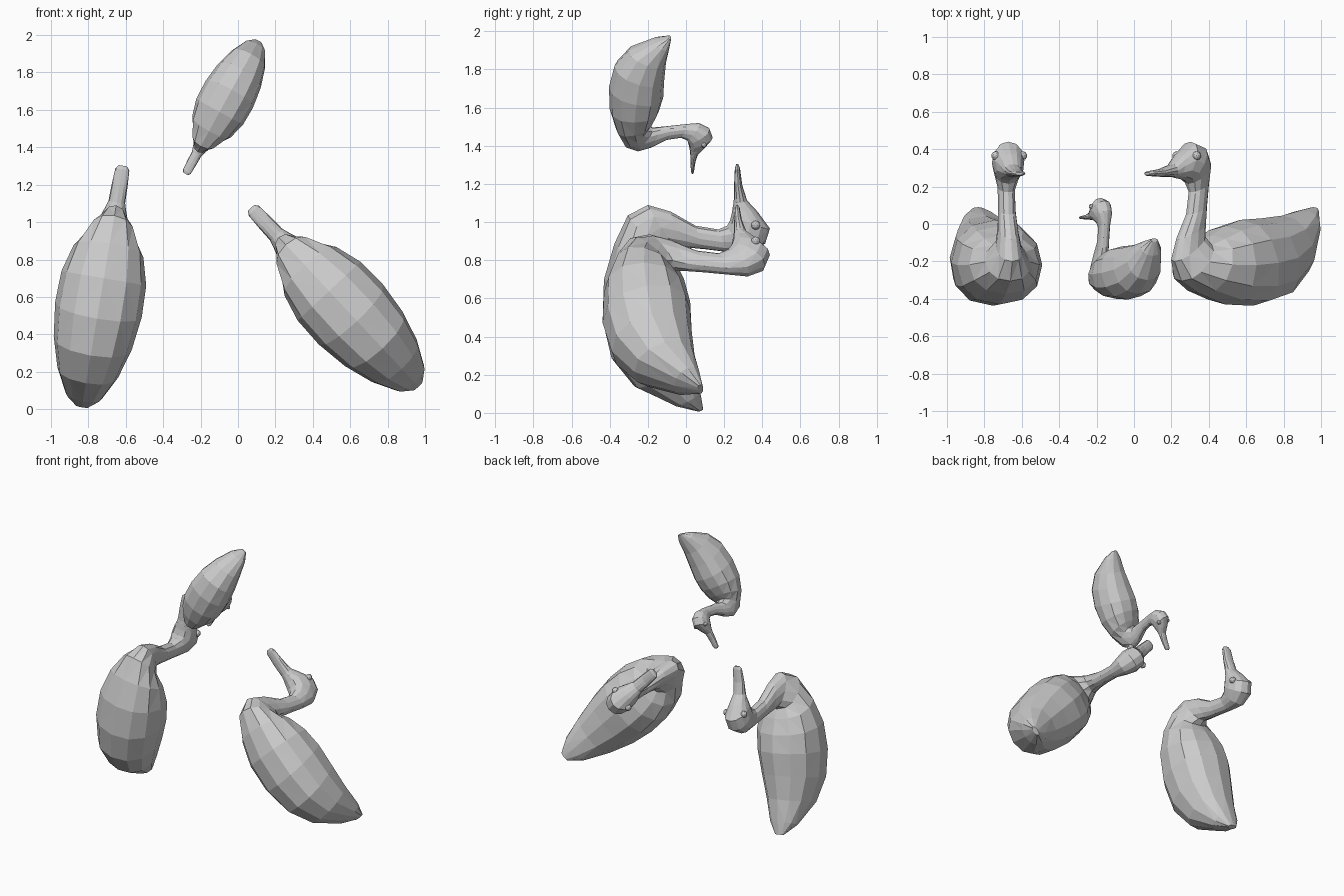
import bpy, bmesh, math
from mathutils import Vector, Matrix

if "Cube" in bpy.data.objects:
    bpy.data.objects.remove(bpy.data.objects["Cube"])

# Skin sections from tail to bill: dorsal (u, v), ventral (u, v), half width
SECTIONS = [
    (0.01, 0.09, 0.00, 0.06, 0.035),    # tail
    (0.10, 0.075, 0.03, -0.06, 0.10),
    (0.25, 0.045, 0.13, -0.27, 0.165),  # body
    (0.42, 0.03, 0.28, -0.39, 0.212),
    (0.58, 0.022, 0.48, -0.437, 0.235),
    (0.70, -0.01, 0.70, -0.43, 0.23),
    (0.80, -0.06, 0.89, -0.375, 0.19),
    (0.86, -0.10, 1.04, -0.305, 0.12),
    (0.88, -0.06, 1.095, -0.20, 0.07),  # neck
    (0.87, 0.00, 1.06, -0.08, 0.055),
    (0.86, 0.10, 0.985, 0.05, 0.047),
    (0.845, 0.22, 0.965, 0.17, 0.047),
    (0.84, 0.33, 0.985, 0.215, 0.068),  # head
    (0.89, 0.415, 1.01, 0.23, 0.085),
    (0.97, 0.44, 1.05, 0.24, 0.08),
    (1.06, 0.375, 1.085, 0.245, 0.058),
    (1.12, 0.32, 1.11, 0.25, 0.045),    # bill
    (1.20, 0.295, 1.20, 0.252, 0.043),
    (1.29, 0.283, 1.29, 0.256, 0.038),
    (1.31, 0.275, 1.31, 0.262, 0.022),
]
SIDES = 12


def soft(c):
    return math.copysign(abs(c) ** 0.9, c)


def make_bird(name, tail, heading, scale, y):
    f = Vector((heading[0], 0, heading[1])).normalized()
    up = Vector((0, 1, 0))
    side = f.cross(up)
    base = Vector((tail[0], y, tail[1]))

    def place(u, v, w):
        return base + (f * u + up * v + side * w) * scale

    # One continuous faceted skin
    bm = bmesh.new()
    rings = []
    for du, dv, vu, vv, w in SECTIONS:
        ring = []
        for k in range(SIDES):
            a = 2 * math.pi * k / SIDES
            t = 0.5 - 0.5 * soft(math.cos(a))
            ring.append(bm.verts.new(place(du + (vu - du) * t, dv + (vv - dv) * t,
                                           w * soft(math.sin(a)))))
        rings.append(ring)
    for a, b in zip(rings, rings[1:]):
        for k in range(SIDES):
            j = (k + 1) % SIDES
            bm.faces.new((a[k], a[j], b[j], b[k]))
    bm.faces.new(rings[0])
    bm.faces.new(rings[-1])
    bmesh.ops.triangulate(bm, faces=bm.faces[:])
    bmesh.ops.recalc_face_normals(bm, faces=bm.faces[:])
    link(bm, name + "_body")

    # Pair of round eyes
    bm = bmesh.new()
    for s in (-1, 1):
        bmesh.ops.create_icosphere(bm, subdivisions=2, radius=0.024 * scale,
                                   matrix=Matrix.Translation(place(1.0, 0.365, 0.073 * s)))
    link(bm, name + "_eyes")


def link(bm, name):
    mesh = bpy.data.meshes.new(name)
    bm.to_mesh(mesh)
    bm.free()
    bpy.context.collection.objects.link(bpy.data.objects.new(name, mesh))


# Two adult birds and one chick
make_bird("right_bird", (0.965, 0.12), (-0.683, 0.73), 1.0, 0.0)
make_bird("left_bird", (-0.835, 0.01), (0.168, 0.986), 1.0, 0.0)
make_bird("small_bird", (0.11, 1.97), (-0.48, -0.877), 0.62, -0.133)
